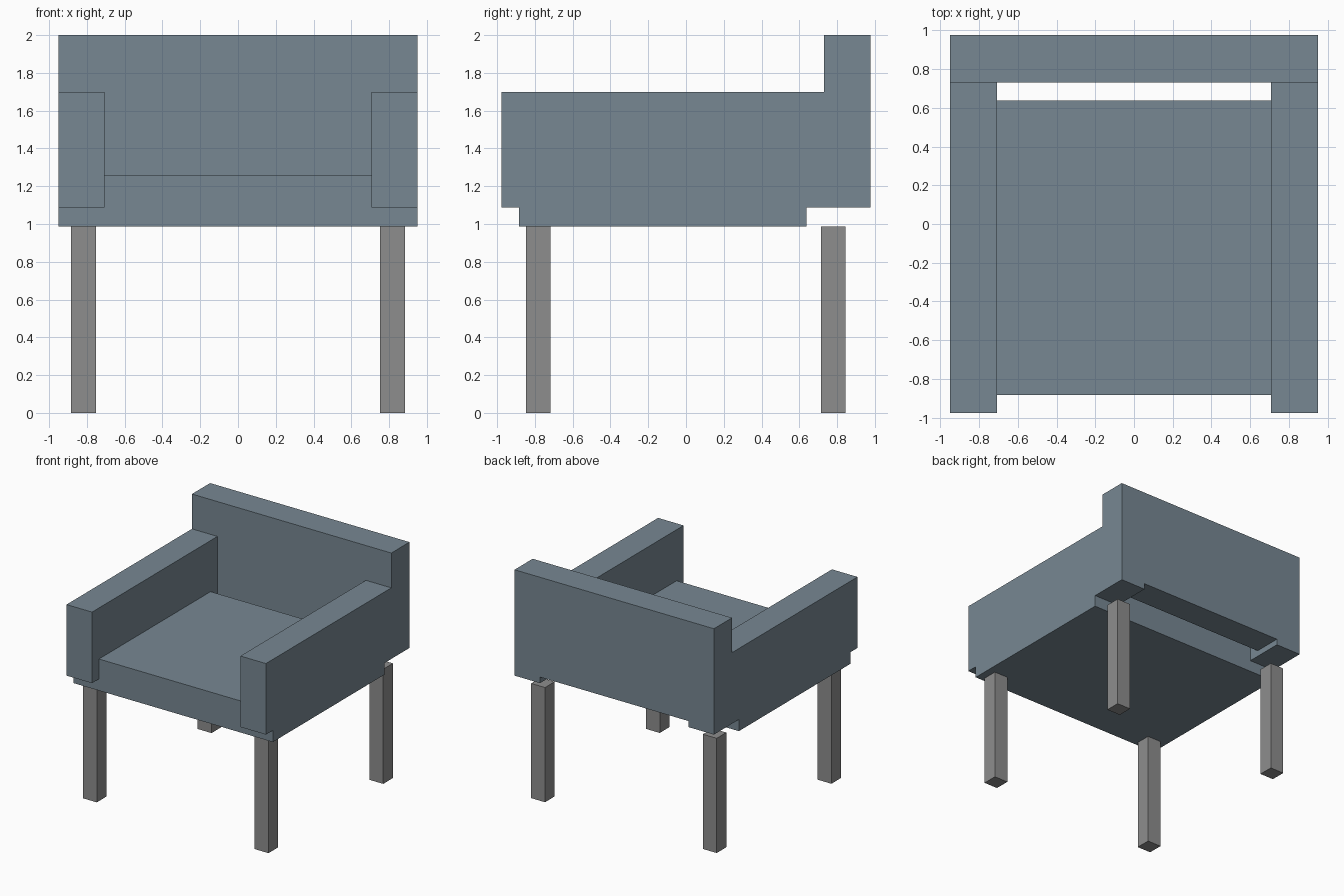
import bpy, bmesh

if "Cube" in bpy.data.objects:
    bpy.data.objects.remove(bpy.data.objects["Cube"])


def colour(name, rgb):
    mat = bpy.data.materials.new(name)
    mat.diffuse_color = (*rgb, 1)
    mat.use_nodes = True
    mat.node_tree.nodes["Principled BSDF"].inputs["Base Color"].default_value = mat.diffuse_color
    return mat


fabric = colour("slate_fabric", (0.186, 0.245, 0.29))
dark_grey = colour("dark_grey", (0.267, 0.267, 0.267))


def finish(name, bm, material):
    bmesh.ops.recalc_face_normals(bm, faces=bm.faces)
    mesh = bpy.data.meshes.new(name)
    bm.to_mesh(mesh)
    bm.free()
    mesh.materials.append(material)
    obj = bpy.data.objects.new(name, mesh)
    bpy.context.collection.objects.link(obj)


def box(name, x, y, z, material):
    bm = bmesh.new()
    bmesh.ops.create_cube(bm, size=1)
    for v in bm.verts:
        v.co = [r[0] if c < 0 else r[1] for c, r in zip(v.co, (x, y, z))]
    finish(name, bm, material)


def extrude_y(name, half, y0, y1, material):
    """Mirror a half section (x, z) across x = 0 and extrude it along y."""
    profile = half + [(-x, z) for x, z in reversed(half)]
    bm = bmesh.new()
    face = bm.faces.new([bm.verts.new((x, y0, z)) for x, z in profile])
    ext = bmesh.ops.extrude_face_region(bm, geom=[face], use_keep_orig=True)
    moved = [g for g in ext["geom"] if isinstance(g, bmesh.types.BMVert)]
    bmesh.ops.translate(bm, vec=(0, y1 - y0, 0), verts=moved)
    finish(name, bm, material)


# Seat: wide base carries the arms, cushion rises between them
extrude_y("seat", [(0.95, 0.988), (0.95, 1.088), (0.707, 1.088), (0.707, 1.26)],
          -0.883, 0.637, fabric)

# Backrest: sits between the arms and widens above them
extrude_y("backrest", [(0.707, 1.14), (0.707, 1.70), (0.95, 1.70), (0.95, 2.0)],
          0.73, 0.977, fabric)

# Arms and legs on both sides
for side, s in (("left", -1), ("right", 1)):
    arm_x = sorted((s * 0.707, s * 0.95))
    leg_x = sorted((s * 0.752, s * 0.884))
    box(side + "_arm", arm_x, (-0.977, 0.977), (1.088, 1.70), fabric)
    box(side + "_front_leg", leg_x, (-0.848, -0.717), (0, 0.988), dark_grey)
    box(side + "_back_leg", leg_x, (0.714, 0.845), (0, 0.988), dark_grey)
